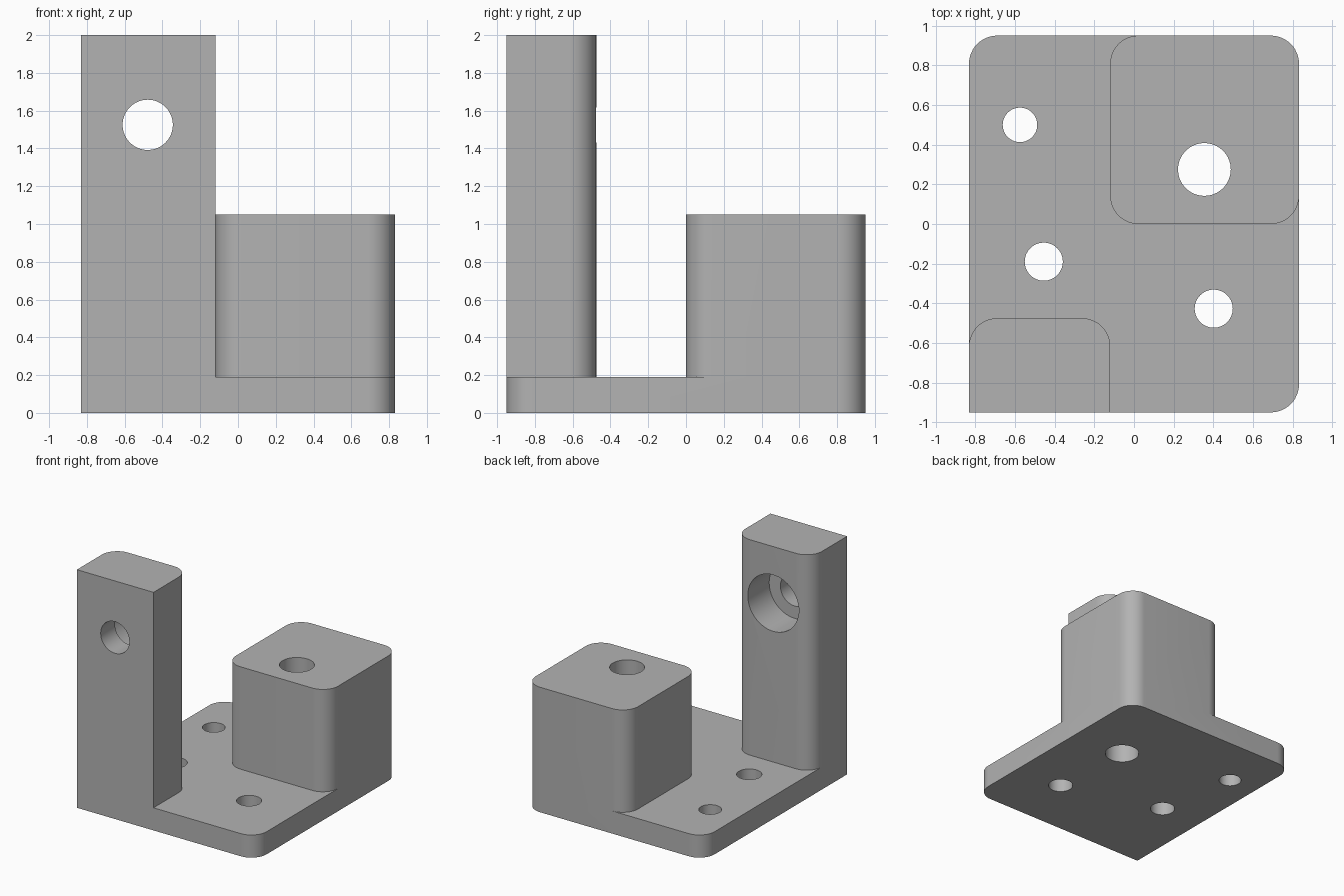
import bpy, bmesh, math
from mathutils import Matrix

if "Cube" in bpy.data.objects:
    bpy.data.objects.remove(bpy.data.objects["Cube"], do_unlink=True)

# Main dimensions
X, Y = 0.832, 0.95
BASE, BLOCK_TOP, COLUMN_TOP = 0.19, 1.05, 2.0
RADIUS = 0.142
SPLIT = -0.12

grey = bpy.data.materials.new("machined grey")
grey.use_nodes = True
colour = (0.45, 0.45, 0.45, 1)
grey.diffuse_color = colour
grey.node_tree.nodes["Principled BSDF"].inputs["Base Color"].default_value = colour


def add_object(name, bm):
    mesh = bpy.data.meshes.new(name)
    bmesh.ops.recalc_face_normals(bm, faces=bm.faces)
    bm.to_mesh(mesh)
    bm.free()
    mesh.materials.append(grey)
    obj = bpy.data.objects.new(name, mesh)
    bpy.context.collection.objects.link(obj)
    return obj


def rounded_prism(name, x0, x1, y0, y1, z0, z1, sharp=()):
    """Upright prism; corners count anticlockwise from (x0, y0)."""
    bm = bmesh.new()
    points = []
    for i, (x, y) in enumerate([(x0, y0), (x1, y0), (x1, y1), (x0, y1)]):
        if i in sharp:
            points.append((x, y))
            continue
        cx = x + RADIUS if x == x0 else x - RADIUS
        cy = y + RADIUS if y == y0 else y - RADIUS
        for k in range(13):
            a = math.pi + (i + k / 12) * math.pi / 2
            points.append((cx + RADIUS * math.cos(a), cy + RADIUS * math.sin(a)))
    face = bm.faces.new([bm.verts.new((x, y, z0)) for x, y in points])
    top = bmesh.ops.extrude_face_region(bm, geom=[face])["geom"]
    bmesh.ops.translate(bm, verts=[v for v in top if isinstance(v, bmesh.types.BMVert)],
                        vec=(0, 0, z1 - z0))
    return add_object(name, bm)


def drill(name, centre, radius, length, along_y=False):
    bm = bmesh.new()
    turn = Matrix.Rotation(math.pi / 2, 4, "X") if along_y else Matrix()
    bmesh.ops.create_cone(bm, cap_ends=True, segments=64, radius1=radius, radius2=radius,
                          depth=length, matrix=Matrix.Translation(centre) @ turn)
    return add_object(name, bm)


def combine(target, tool, operation):
    mod = target.modifiers.new(tool.name, "BOOLEAN")
    mod.operation, mod.solver, mod.object = operation, "EXACT", tool
    bpy.context.view_layer.objects.active = target
    bpy.ops.object.modifier_apply(modifier=mod.name)
    bpy.data.objects.remove(tool, do_unlink=True)


# Base plate, tall column and square block joined into one solid
bracket = rounded_prism("bracket", -X, X, -Y, Y, 0, BASE, sharp=(0,))
column = rounded_prism("column", -X, SPLIT, -Y, -0.475, BASE, COLUMN_TOP, sharp=(0, 1))
block = rounded_prism("block", SPLIT, X, 0, Y, BASE, BLOCK_TOP)
combine(bracket, column, "UNION")
combine(bracket, block, "UNION")

# Vertical holes: three in the plate, one through the block
for x, y, r in [(-0.575, 0.5, 0.087), (-0.455, -0.19, 0.096),
                (0.402, -0.427, 0.096), (0.355, 0.275, 0.133)]:
    combine(bracket, drill("vertical_hole", (x, y, 0.5), r, 2), "DIFFERENCE")

# Column bore with a wide counterbore at the back
bore = (-0.478, 1.525)
combine(bracket, drill("bore", (bore[0], -0.7, bore[1]), 0.133, 1, True), "DIFFERENCE")
combine(bracket, drill("counterbore", (bore[0], -0.56, bore[1]), 0.237, 0.4, True), "DIFFERENCE")

# Smooth the round walls, keep the edges crisp
bpy.ops.object.select_all(action="DESELECT")
bracket.select_set(True)
bpy.context.view_layer.objects.active = bracket
bpy.ops.object.shade_smooth_by_angle(angle=math.radians(30))
